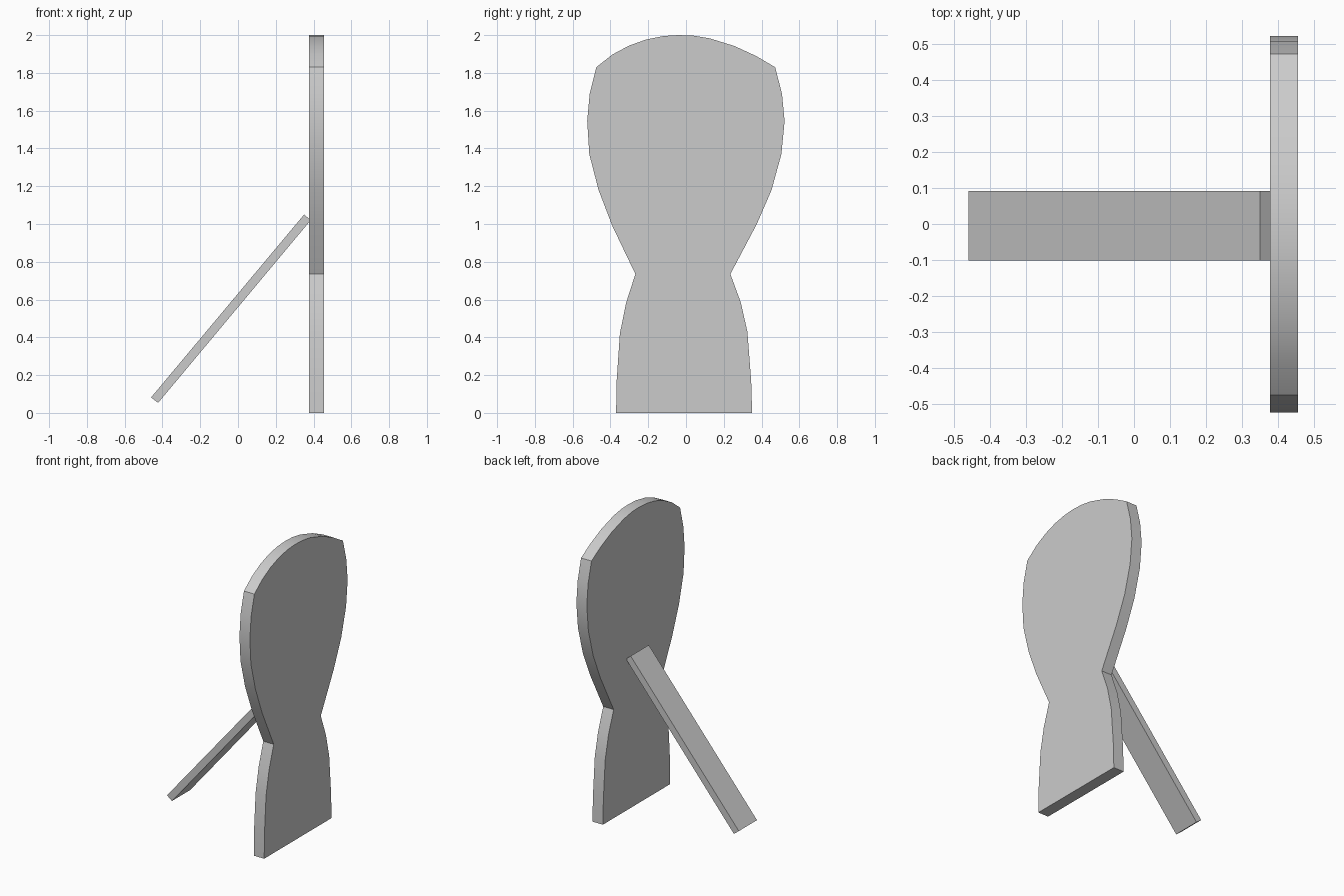
import bpy, bmesh, math
from mathutils import Vector

if "Cube" in bpy.data.objects:
    bpy.data.objects.remove(bpy.data.objects["Cube"])


def prism(name, outline, offset, smooth=False):
    """Extrude a closed planar outline along an offset vector."""
    bm = bmesh.new()
    face = bm.faces.new([bm.verts.new(p) for p in outline])
    ext = bmesh.ops.extrude_face_region(bm, geom=[face])
    verts = [g for g in ext["geom"] if isinstance(g, bmesh.types.BMVert)]
    bmesh.ops.translate(bm, verts=verts, vec=Vector(offset))
    bmesh.ops.recalc_face_normals(bm, faces=bm.faces)
    mesh = bpy.data.meshes.new(name)
    bm.to_mesh(mesh)
    bm.free()
    obj = bpy.data.objects.new(name, mesh)
    bpy.context.collection.objects.link(obj)
    if smooth:
        bpy.ops.object.select_all(action='DESELECT')
        obj.select_set(True)
        bpy.context.view_layer.objects.active = obj
        bpy.ops.object.shade_smooth_by_angle(angle=math.radians(20))
    return obj


# Slightly asymmetric silhouette (y, z): right side, crown, left side
right_side = [(0.35, 0.0), (0.345, 0.17), (0.325, 0.43), (0.29, 0.585),
              (0.235, 0.735), (0.375, 1.0), (0.453, 1.18), (0.505, 1.37),
              (0.522, 1.545), (0.508, 1.69), (0.472, 1.83)]
crown = [(0.37, 1.89), (0.257, 1.942), (0.125, 1.983), (0.04, 1.997),
         (-0.04, 2.0), (-0.12, 1.995), (-0.21, 1.977), (-0.30, 1.945),
         (-0.39, 1.897)]
left_side = [(-0.475, 1.83), (-0.51, 1.69), (-0.523, 1.545), (-0.512, 1.37),
             (-0.463, 1.18), (-0.39, 0.99), (-0.268, 0.735), (-0.318, 0.58),
             (-0.35, 0.42), (-0.367, 0.17), (-0.37, 0.0)]
board = [(0.377, y, z) for y, z in right_side + crown + left_side]
prism("board", board, (0.078, 0, 0), smooth=True)

# Leaning prop behind the board
prop = [(-0.46, -0.102, 0.082), (-0.423, -0.102, 0.053),
        (0.385, -0.102, 1.02), (0.35, -0.102, 1.05)]
prism("back_prop", prop, (0, 0.194, 0))
